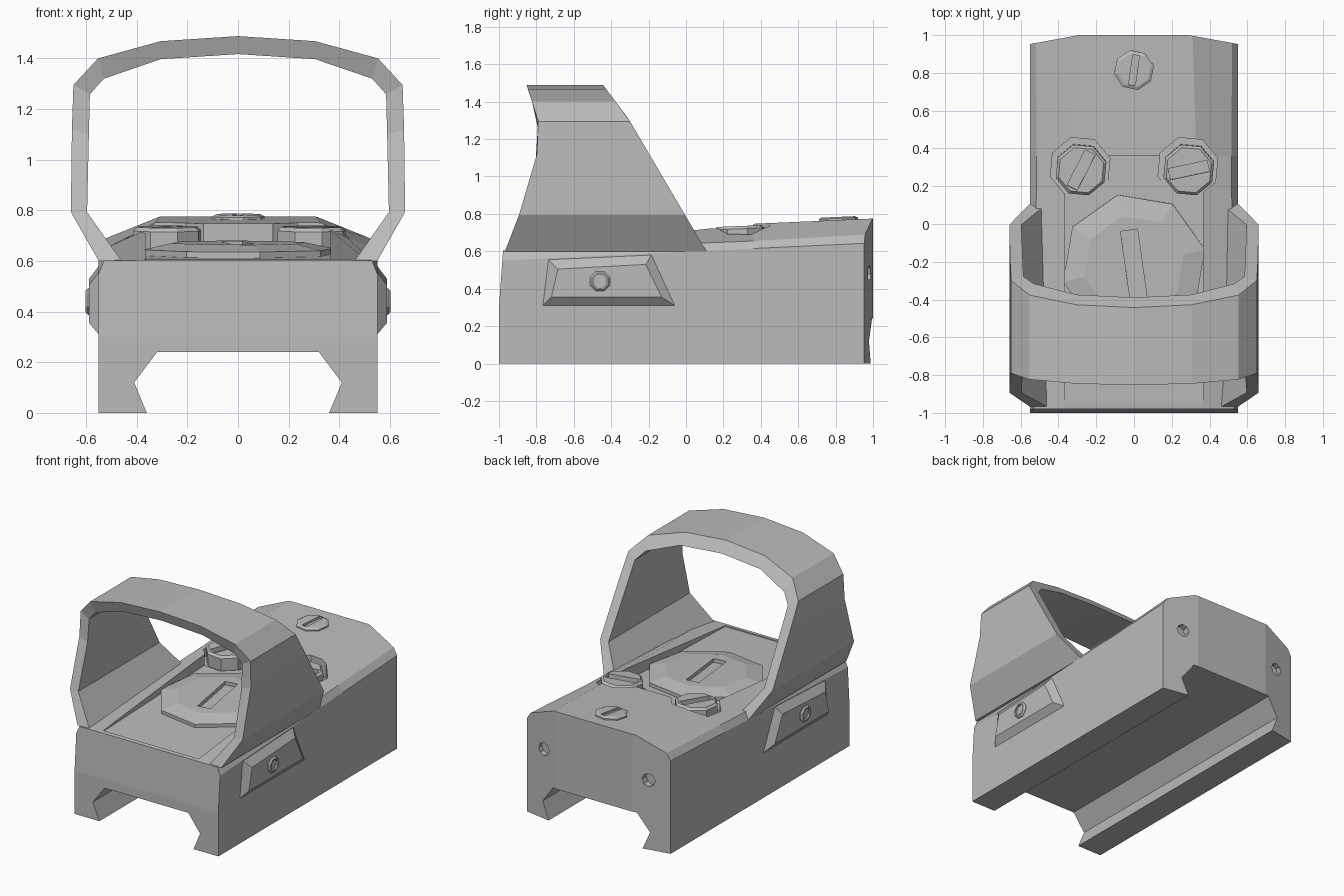
import bpy, bmesh, math
from mathutils import Matrix, Vector

cube = bpy.data.objects.get("Cube")
if cube:
    bpy.data.objects.remove(cube, do_unlink=True)

grey = bpy.data.materials.new("matte_grey")
grey.use_nodes = True
COLOUR = (0.5, 0.5, 0.5, 1)
grey.diffuse_color = COLOUR
grey.node_tree.nodes["Principled BSDF"].inputs["Base Color"].default_value = COLOUR


def loft(name, sections, matrix=None):
    """Skin equal-length closed sections and cap both ends."""
    bm = bmesh.new()
    rings = [[bm.verts.new(p) for p in s] for s in sections]
    for a, b in zip(rings, rings[1:]):
        for i in range(len(a)):
            j = (i + 1) % len(a)
            bm.faces.new((a[i], a[j], b[j], b[i]))
    bm.faces.new(rings[0])
    bm.faces.new(rings[-1])
    if matrix:
        bm.transform(matrix)
    bmesh.ops.recalc_face_normals(bm, faces=bm.faces)
    mesh = bpy.data.meshes.new(name)
    bm.to_mesh(mesh)
    bm.free()
    mesh.materials.append(grey)
    ob = bpy.data.objects.new(name, mesh)
    bpy.context.collection.objects.link(ob)
    return ob


def turned(name, rings, matrix, sides=8, phase=0.0):
    """Faceted turned part from (radius, height) rings."""
    angles = [phase + math.tau * i / sides for i in range(sides)]
    return loft(name, [[(r * math.cos(a), r * math.sin(a), h) for a in angles]
                       for r, h in rings], matrix)


def box(name, size, matrix):
    x, y, z = (s / 2 for s in size)
    quad = [(-x, -y), (x, -y), (x, y), (-x, y)]
    return loft(name, [[(px, py, h) for px, py in quad] for h in (-z, z)], matrix)


def across(name, outline, half):
    """Prism along x from a (y, z) outline."""
    return loft(name, [[(x, y, z) for y, z in outline] for x in (-half, half)])


def cut(target, cutters):
    """Subtract the cutters and remove them."""
    bpy.context.view_layer.objects.active = target
    for c in cutters:
        m = target.modifiers.new("cut", "BOOLEAN")
        m.operation, m.solver, m.object = "DIFFERENCE", "EXACT", c
        bpy.ops.object.modifier_apply(modifier=m.name)
        bpy.data.objects.remove(c, do_unlink=True)


def lerp(table, z):
    for (z0, y0), (z1, y1) in zip(table, table[1:]):
        if z <= z1:
            break
    return y0 + (y1 - y0) * (z - z0) / (z1 - z0)


def at(x, y, z, tilt=0.0):
    return Matrix.Translation((x, y, z)) @ Matrix.Rotation(tilt, 4, "X")


# Body: rail channel below, deck rising toward the rear
def body_section(y, side_z, edge, ridge):
    half = [(0.32, 0.24), (0.41, 0.12), (0.36, 0), (0.55, 0), (0.55, side_z), edge, ridge]
    return [(x, y, z) for x, z in half] + [(-x, y, z) for x, z in reversed(half)]


body = loft("body", [
    body_section(-1, 0.55, (0.53, 0.6), (0.37, 0.601)),
    body_section(0.36, 0.615, (0.515, 0.655), (0.33, 0.747)),
    body_section(1, 0.645, (0.52, 0.692), (0.31, 0.775))])

cutters = [
    across("recess_cutter", [(-0.95, 0.6), (0.36, 0.642), (0.36, 0.9), (-0.95, 0.9)], 0.365),
    across("front_cutter", [(-1, 0.3), (-0.975, 0.65), (-1.1, 0.65), (-1.1, 0.3)], 0.7)]
for s in (1, -1):
    corner = [(0.29, 1.0), (0.62, 0.94), (0.62, 1.1), (0.29, 1.1)]
    cutters.append(loft("corner_cutter", [[(s * x, y, z) for x, y in corner]
                                          for z in (-0.1, 0.9)]))
    cutters.append(turned("pocket_cutter", [(0.165, 0.63), (0.165, 0.9)],
                          at(s * 0.285, 0.3, 0), phase=0.3))
    cutters.append(turned("hole_cutter", [(0.045, -0.05), (0.045, 0.1)],
                          at(s * 0.4, 0.99, 0.48, -math.pi / 2)))
cut(body, cutters)

# Hood: arch with front and rear edges that depend on height
FRONT = [(0.6, -0.968), (0.78, -0.897), (1.12, -0.797), (1.3, -0.79), (1.49, -0.853)]
REAR = [(0.6, 0.109), (1.305, -0.305), (1.49, -0.444)]
arch = [((0.55, 0.6), (0.46, 0.6)), ((0.66, 0.793), (0.596, 0.793)),
        ((0.656, 1.12), (0.589, 1.1)), ((0.65, 1.295), (0.585, 1.258)),
        ((0.553, 1.4), (0.53, 1.32)), ((0.305, 1.468), (0.305, 1.397)),
        ((0, 1.488), (0, 1.417))]


def hood_section(outer, inner, s):
    (xo, zo), (xi, zi) = outer, inner
    return [(s * xo, lerp(FRONT, zo), zo), (s * xo, lerp(REAR, zo), zo),
            (s * xi, lerp(REAR, zi), zi), (s * xi, lerp(FRONT, zi), zi)]


loft("hood", [hood_section(o, i, 1) for o, i in arch]
     + [hood_section(o, i, -1) for o, i in reversed(arch[:-1])])

# Side plates with recessed bolts
base = [(-0.765, 0.31), (-0.735, 0.555), (-0.185, 0.58), (-0.06, 0.31)]
face = [(-0.72, 0.355), (-0.685, 0.505), (-0.215, 0.53), (-0.13, 0.355)]
for s, side in ((1, "left"), (-1, "right")):
    loft(side + "_side_plate", [[(s * x, y, z) for y, z in quad]
                                for x, quad in ((0.53, base), (0.55, base), (0.588, face))])
    outward = Matrix.Translation((s * 0.57, -0.46, 0.44)) @ Matrix.Rotation(s * math.pi / 2, 4, "Y")
    turned(side + "_side_bolt", [(0.057, 0), (0.057, 0.022), (0.047, 0.032),
                                 (0.038, 0.032), (0.038, 0.02)], outward, phase=math.pi / 8)


# Slotted caps and screws
def slotted(name, rings, matrix, slot, angle, phase):
    ob = turned(name, rings, matrix, phase=phase)
    top = rings[-1][1]
    place = matrix @ Matrix.Translation((0, 0, top)) @ Matrix.Rotation(math.radians(angle), 4, "Z")
    cut(ob, [box("slot_cutter", slot, place)])


slotted("battery_cap", [(0.385, -0.02), (0.385, 0.025), (0.27, 0.05)],
        at(0, -0.22, 0.622, 0.032), (0.38, 0.09, 0.05), 98, math.radians(13))
for x, angle, side in ((0.29, 12, "left"), (-0.28, 63, "right")):
    slotted(side + "_adjustment_screw", [(0.14, 0), (0.14, 0.11), (0.125, 0.125)],
            at(x, 0.29, 0.61, 0.04), (0.21, 0.06, 0.06), angle, 0.3)
slotted("rear_deck_screw", [(0.107, -0.03), (0.107, 0.01), (0.09, 0.018)],
        at(0, 0.815, 0.766, 0.044), (0.16, 0.035, 0.03), 82, 0.2)
